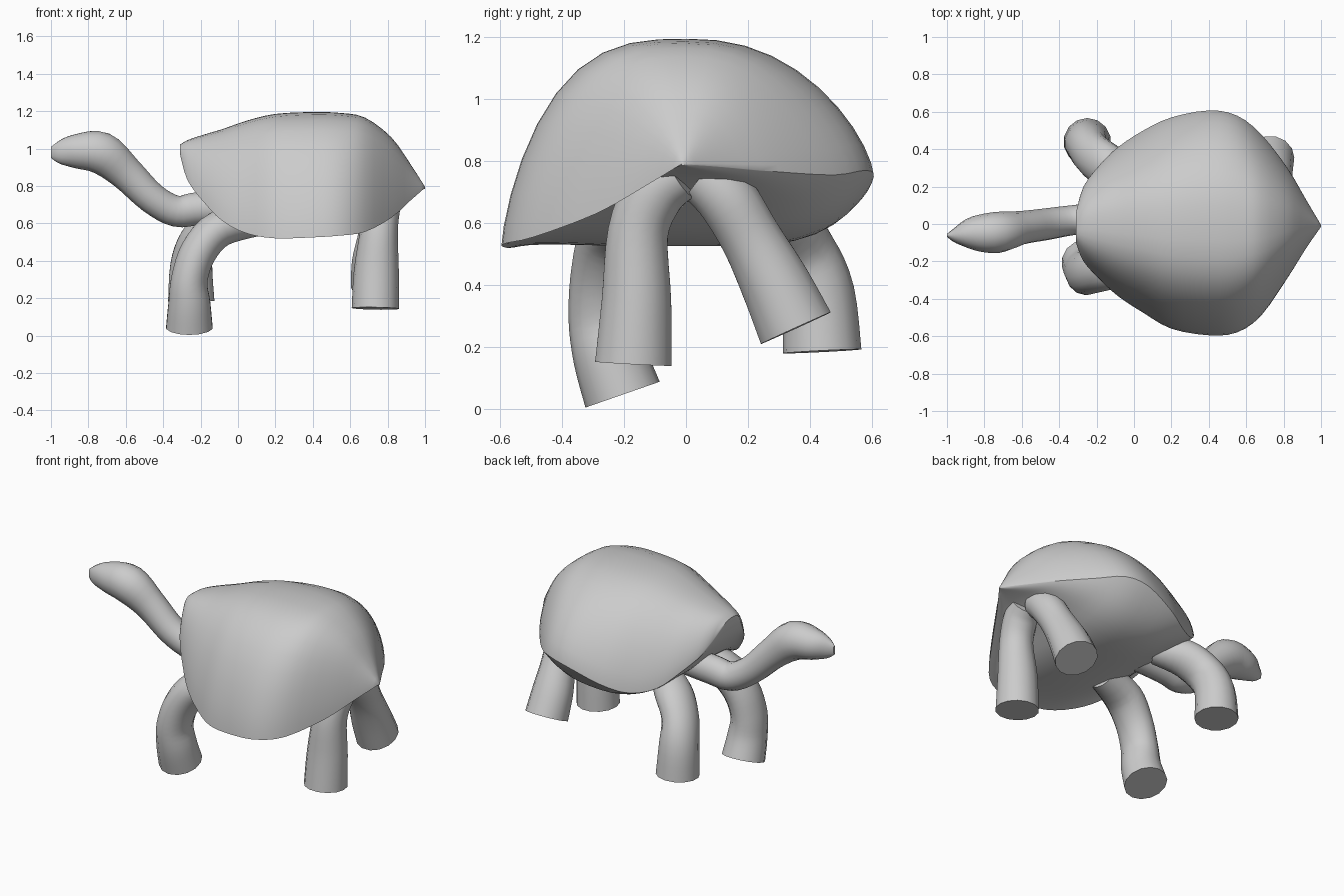
import bpy, bmesh, math
from mathutils import Vector

cube = bpy.data.objects.get("Cube")
if cube:
    bpy.data.objects.remove(cube)


def spline(points, steps):
    """Catmull-Rom curve through the points, of any dimension."""
    pts = [Vector(p) for p in points]
    out = []
    for i in range(len(pts) - 1):
        a, b, c, d = (pts[max(0, min(len(pts) - 1, i + k))] for k in (-1, 0, 1, 2))
        for s in range(steps):
            t = s / steps
            out.append(b + (c - a) * t / 2 + (a - b * 2.5 + c * 2 - d / 2) * t**2
                       + (b * 3 - a - c * 3 + d) * t**3 / 2)
    return out + [pts[-1]]


def loft(name, sections, angle):
    """Capped skin over closed sections, smooth up to the given angle."""
    bm = bmesh.new()
    rings = [[bm.verts.new(p) for p in section] for section in sections]
    for a, b in zip(rings, rings[1:]):
        for i in range(len(a)):
            j = (i + 1) % len(a)
            bm.faces.new((a[i], a[j], b[j], b[i]))
    bm.faces.new(rings[0])
    bm.faces.new(rings[-1])
    bmesh.ops.recalc_face_normals(bm, faces=bm.faces[:])
    mesh = bpy.data.meshes.new(name)
    bm.to_mesh(mesh)
    bm.free()
    obj = bpy.data.objects.new(name, mesh)
    bpy.context.collection.objects.link(obj)
    bpy.ops.object.select_all(action='DESELECT')
    obj.select_set(True)
    bpy.context.view_layer.objects.active = obj
    bpy.ops.object.shade_smooth_by_angle(angle=math.radians(angle))


def limb(name, points, radii, ref, sides=14):
    """Tube along a path; radii are (across, up) at each point."""
    path, sizes = spline(points, 4), spline(radii, 4)
    sections = []
    for i, (p, size) in enumerate(zip(path, sizes)):
        tangent = (path[min(i + 1, len(path) - 1)] - path[max(i - 1, 0)]).normalized()
        across = (ref - tangent * ref.dot(tangent)).normalized()
        up = tangent.cross(across)
        sections.append([p + across * size[0] * math.cos(a) + up * size[1] * math.sin(a)
                         for a in (math.tau * k / sides for k in range(sides))])
    loft(name, sections, 50)


def shell_section(station, count=20):
    """Dome arc from the right rim to the left one, then the belly back."""
    x, left_y, left_z, right_y, right_z, top, belly = station
    section = []
    for k in range(2 * count):
        t = -math.cos(math.pi * k / count)
        side = (t + 1) / 2
        edge = right_z + (left_z - right_z) * side
        if k <= count:
            power = 2.9 if t < 0 else 2.4
            z = edge + (top - edge) * max(0, 1 - abs(t)**power)**.72
        else:
            z = edge + (belly - edge) * (1 - t**4)
        section.append((x, right_y + (left_y - right_y) * side, z))
    return section


# Shell stations, head to tail: x, left rim y z, right rim y z, top, belly
stations = [
    (-.31, .06, 1, -.1, .97, 1.02, .98), (-.27, .2, .87, -.2, .83, 1.045, .88),
    (-.18, .32, .76, -.3, .71, 1.075, .76), (-.08, .415, .67, -.39, .61, 1.105, .66),
    (.05, .5, .64, -.475, .545, 1.15, .58), (.2, .57, .68, -.56, .52, 1.185, .53),
    (.4, .607, .75, -.595, .525, 1.195, .53), (.55, .58, .77, -.58, .535, 1.19, .57),
    (.68, .48, .755, -.49, .555, 1.165, .65), (.82, .3, .765, -.29, .63, 1.06, .73),
    (.92, .13, .78, -.13, .72, .92, .765), (1, -.005, .79, -.015, .79, .795, .785)]
loft("shell", [shell_section(s) for s in spline(stations, 3)], 40)

# Neck and head: one tapering tube ending in a narrow snout
limb("neck_and_head",
     [(.08, .02, .69), (-.2, .03, .68), (-.33, .02, .665), (-.46, 0, .735),
      (-.6, -.02, .87), (-.73, -.045, .975), (-.86, -.05, .985),
      (-.95, -.06, .98), (-1, -.06, .98)],
     [(.08, .08), (.08, .09), (.08, .085), (.085, .085), (.09, .095),
      (.11, .115), (.09, .095), (.045, .065), (.008, .03)],
     Vector((0, 1, 0)))

# Legs: bent columns with flat, slightly tilted feet
legs = {
    "front_right_leg": [(.1, -.17, .62), (-.1, -.22, .57), (-.21, -.25, .45),
                        (-.26, -.26, .3), (-.26, -.245, .17), (-.26, -.205, .045)],
    "front_left_leg": [(0, .2, .66), (-.13, .3, .6), (-.22, .37, .5),
                       (-.25, .425, .37), (-.25, .44, .185)],
    "rear_right_leg": [(.79, -.02, .76), (.77, -.1, .7), (.755, -.155, .57),
                       (.74, -.16, .35), (.735, -.17, .145)],
    "rear_left_leg": [(.76, .05, .75), (.76, .13, .68), (.745, .21, .55),
                      (.73, .29, .4), (.73, .355, .26)],
}
for name, path in legs.items():
    front = name.startswith("front")
    middle = (.12, .1) if front else (.1, .1)
    radii = [(.09, .09)] + [middle] * (len(path) - 3) + [(.12, .115), (.127, .127)]
    limb(name, path, radii, Vector((0, 1, 0)) if front else Vector((1, 0, 0)))
